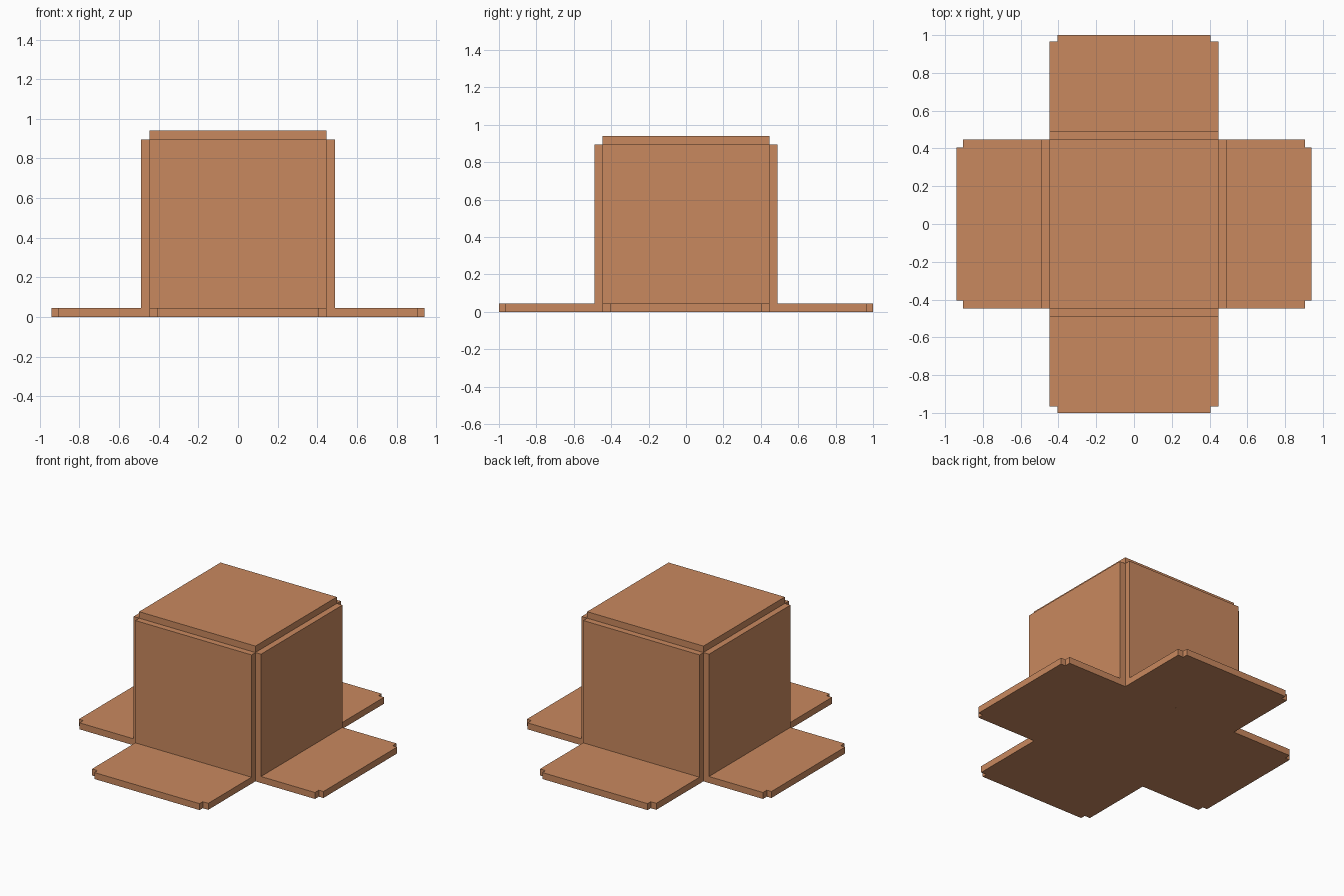
import bpy, bmesh, math
from mathutils import Matrix

if "Cube" in bpy.data.objects:
    bpy.data.objects.remove(bpy.data.objects["Cube"])

T = 0.045            # board thickness
H = 0.447            # half width of the core
W = 0.49             # outer face of the side panels
WALL_TOP, TOP = 0.895, 0.94

card = bpy.data.materials.new("cardboard")
card.diffuse_color = (0.584, 0.25, 0.114, 1)
card.use_nodes = True
card.node_tree.nodes["Principled BSDF"].inputs["Base Color"].default_value = card.diffuse_color


def prism(name, outline, z0, z1, turn=0.0):
    """Extrude an xy outline from z0 to z1, turned about the z axis."""
    bm = bmesh.new()
    base = bm.faces.new([bm.verts.new((x, y, z0)) for x, y in outline])
    ext = bmesh.ops.extrude_face_region(bm, geom=[base])
    top = [v for v in ext["geom"] if isinstance(v, bmesh.types.BMVert)]
    bmesh.ops.translate(bm, verts=top, vec=(0, 0, z1 - z0))
    bmesh.ops.recalc_face_normals(bm, faces=bm.faces)
    bm.transform(Matrix.Rotation(turn, 4, 'Z'))
    mesh = bpy.data.meshes.new(name)
    bm.to_mesh(mesh)
    bm.free()
    mesh.materials.append(card)
    ob = bpy.data.objects.new(name, mesh)
    bpy.context.collection.objects.link(ob)
    return ob


def rect(x0, x1, h):
    return [(x0, -h), (x1, -h), (x1, h), (x0, h)]


# Central box body
prism("box_body", rect(-H, H, H), 0, TOP)

# Four raised side panels and four flaps with notched outer corners
for i, side in enumerate(("right", "back", "left", "front")):
    turn = i * math.pi / 2
    reach = 0.94 if i % 2 == 0 else 1.0
    n, h = reach - 0.035, 0.405
    prism(side + "_panel", rect(H, W, H), T, WALL_TOP, turn)
    flap = [(H, -H), (n, -H), (n, -h), (reach, -h),
            (reach, h), (n, h), (n, H), (H, H)]
    prism(side + "_flap", flap, 0, T, turn)
